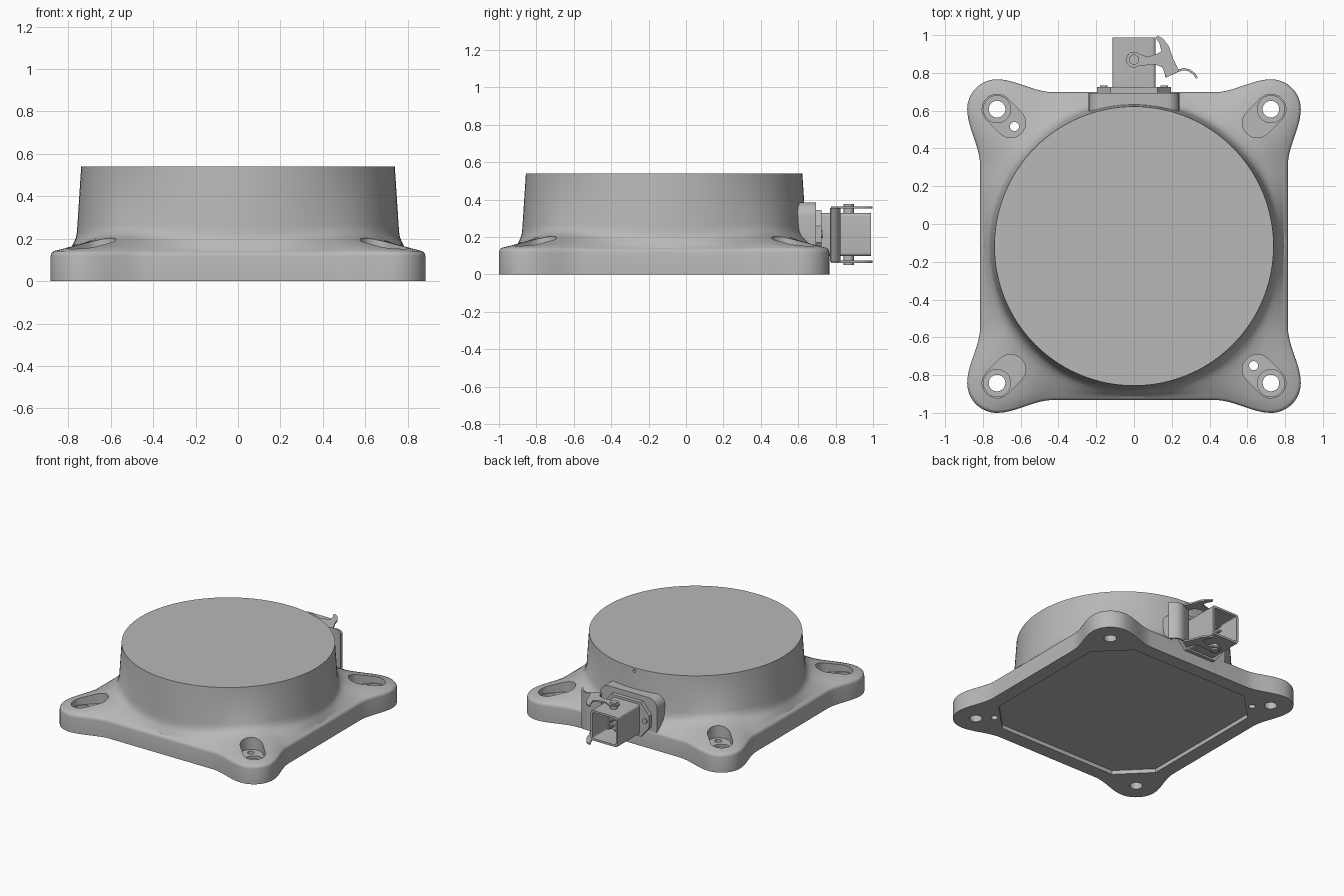
import bpy, bmesh, math
from math import pi, cos, sin

cube = bpy.data.objects.get("Cube")
if cube:
    bpy.data.objects.remove(cube)

grey = bpy.data.materials.new("cast grey")
grey.use_nodes = True
colour = (0.48, 0.48, 0.48, 1)
grey.diffuse_color = colour
grey.node_tree.nodes["Principled BSDF"].inputs["Base Color"].default_value = colour

CY = -0.117          # centre of the base in y
HOLE = 0.725         # bolt hole offset from the base centre


def finish(name, bm):
    bmesh.ops.recalc_face_normals(bm, faces=bm.faces)
    mesh = bpy.data.meshes.new(name)
    bm.to_mesh(mesh)
    bm.free()
    mesh.materials.append(grey)
    obj = bpy.data.objects.new(name, mesh)
    bpy.context.collection.objects.link(obj)
    return obj


def loft(name, rings):
    """Skin a stack of equal-length point rings and cap both ends."""
    bm = bmesh.new()
    rows = [[bm.verts.new(p) for p in ring] for ring in rings]
    n = len(rows[0])
    for a, b in zip(rows, rows[1:]):
        for i in range(n):
            j = (i + 1) % n
            bm.faces.new((a[i], a[j], b[j], b[i]))
    bm.faces.new(rows[0])
    bm.faces.new(rows[-1])
    return finish(name, bm)


def prism(name, pts, lo, hi, axis="z"):
    """Extrude a flat outline along z, or an x-z outline along y."""
    if axis == "z":
        return loft(name, [[(x, y, h) for x, y in pts] for h in (lo, hi)])
    return loft(name, [[(x, h, z) for x, z in pts] for h in (lo, hi)])


def circle(x, y, r, n=32):
    return [(x + r * cos(2 * pi * i / n), y + r * sin(2 * pi * i / n)) for i in range(n)]


def rounded(w, h, r, cx=0, cy=0, n=6):
    pts = []
    for k, (sx, sy) in enumerate(((1, 1), (-1, 1), (-1, -1), (1, -1))):
        for i in range(n + 1):
            a = pi / 2 * (k + i / n)
            pts.append((cx + sx * (w - r) + r * cos(a), cy + sy * (h - r) + r * sin(a)))
    return pts


def capsule(x0, y0, x1, y1, r, n=14):
    a0 = math.atan2(y1 - y0, x1 - x0)
    ends = ((x1, y1, a0 - pi / 2), (x0, y0, a0 + pi / 2))
    return [(x + r * cos(a + pi * i / n), y + r * sin(a + pi * i / n))
            for x, y, a in ends for i in range(n + 1)]


def ribbon(path, t):
    """Thicken an open path into a closed strip outline."""
    left, right = [], []
    for i, (x, y) in enumerate(path):
        a, b = path[max(i - 1, 0)], path[min(i + 1, len(path) - 1)]
        d = math.hypot(b[0] - a[0], b[1] - a[1])
        nx, ny = (a[1] - b[1]) / d * t / 2, (b[0] - a[0]) / d * t / 2
        left.append((x + nx, y + ny))
        right.append((x - nx, y - ny))
    return left + right[::-1]


def cut(obj, cutters):
    bpy.context.view_layer.objects.active = obj
    for c in cutters:
        c.hide_render = True
        mod = obj.modifiers.new("cut", "BOOLEAN")
        mod.operation, mod.solver, mod.object = "DIFFERENCE", "EXACT", c
        bpy.ops.object.modifier_apply(modifier=mod.name)
        bpy.data.objects.remove(c)


# Base outline: straight sides swelling into round corner lobes
eighth = [(0.815, 0.815 * math.tan(i * 0.048)) for i in range(11)]
for i in range(1, 13):
    t = i / 12
    eighth.append((0.815 + 0.068 * t * t * (3 - 2 * t), 0.43 + 0.295 * t))
eighth += [(HOLE + 0.158 * cos(pi / 4 * i / 8), HOLE + 0.158 * sin(pi / 4 * i / 8))
           for i in range(1, 9)]
quarter = eighth + [(y, x) for x, y in eighth[-2:0:-1]]
outline = []
for k in range(4):
    c, s = (1, 0, -1, 0)[k], (0, 1, 0, -1)[k]
    outline += [(c * x - s * y, s * x + c * y) for x, y in quarter]


def ring(radius, z):
    pts = []
    for x, y in outline:
        big = math.hypot(x, y)
        f = radius(big) / big
        pts.append((x * f, y * f + CY, z))
    return pts


# Housing: rim, sloping deck, fillet and slightly tapered drum
rings = [ring(lambda R, d=d: R - d, z)
         for d, z in ((0, 0), (0, 0.118), (0.003, 0.129), (0.01, 0.137), (0.02, 0.142))]
for t, z in ((0.25, 0.16), (0.5, 0.179), (0.7, 0.194), (0.84, 0.209), (0.94, 0.23), (1, 0.265)):
    rings.append(ring(lambda R, t=t: (R - 0.02) * (1 - t) + 0.757 * t, z))
rings.append(ring(lambda R: 0.739, 0.54))
housing = loft("housing", rings)

cutters = []
for sx in (1, -1):
    for sy in (1, -1):
        x, y = sx * HOLE, sy * HOLE + CY
        cutters.append(prism("slot", capsule(x, y, x - sx * 0.072, y - sy * 0.072, 0.079), 0.11, 0.4))
        cutters.append(prism("bore", circle(x, y, 0.072), 0.09, 0.3))
        cutters.append(prism("bolt_hole", circle(x, y, 0.044), -0.1, 0.3))
        if sx != sy:
            cutters.append(prism("dowel_hole", circle(x - sx * 0.092, y - sy * 0.092, 0.024), -0.1, 0.3))

# Shallow chamfered recess underneath
a, b = 0.71, 0.495
recess = [(a, -b), (a, b), (b, a), (-b, a), (-a, b), (-a, -b), (-b, -a), (b, -a)]
cutters.append(prism("recess", [(x, y + CY) for x, y in recess], -0.1, 0.03))
cutters.append(prism("index_notch", circle(0, 0.515, 0.012, 12), 0.6, 0.7, "y"))
cut(housing, cutters)

# Connector pad and flange on the back
prism("connector_pad", rounded(0.24, 0.15, 0.07, 0, 0.235), 0.45, 0.694, "y")
hexagon = [(0.195, 0.17), (0.195, 0.26), (0.125, 0.345), (-0.125, 0.345),
           (-0.195, 0.26), (-0.195, 0.17), (-0.125, 0.085), (0.125, 0.085)]
prism("connector_flange", hexagon, 0.69, 0.724, "y")
for side, x in (("left", 0.16), ("right", -0.16)):
    prism("flange_screw_" + side, circle(x, 0.215, 0.02, 16), 0.72, 0.732, "y")

# Open connector shell with contact insert
shell = prism("connector_shell", rounded(0.114, 0.115, 0.018, 0, 0.213), 0.72, 0.988, "y")
cut(shell, [prism("cavity", rounded(0.098, 0.099, 0.01, 0, 0.213), 0.78, 1.1, "y"),
            prism("latch_window", circle(0.83, 0.21, 0.014, 16), 0.3, 0.4)])
prism("contact_insert", rounded(0.06, 0.07, 0.01, 0, 0.213), 0.77, 0.84, "y")
for i in (-1, 1):
    for j in (-1, 0, 1):
        prism("contact_pin", circle(i * 0.03, 0.213 + j * 0.042, 0.009, 10), 0.83, 0.9, "y")

# Locking lever: two hooked arms on pivots, joined by a curved handle
arm = [(0.02, 0.905), (0.07, 0.885), (0.12, 0.9), (0.145, 0.915), (0.135, 0.955), (0.115, 0.985),
       (0.125, 0.998), (0.155, 0.98), (0.185, 0.94), (0.205, 0.88), (0.24, 0.81), (0.17, 0.775),
       (0.15, 0.83), (0.11, 0.845), (0.06, 0.84), (0.02, 0.835)]
for level, z, pin in (("top", 0.352, 0.326), ("bottom", 0.062, 0.05)):
    prism("lever_arm_" + level, arm, z, z + 0.012)
    prism("lever_eye_" + level, circle(0, 0.87, 0.042), z, z + 0.012)
    prism("pivot_pin_" + level, circle(0, 0.87, 0.027, 24), pin, pin + 0.05)
handle = [(0.165, 0.782), (0.2, 0.795), (0.235, 0.812), (0.265, 0.82),
          (0.295, 0.812), (0.32, 0.793), (0.333, 0.772)]
prism("lever_handle", ribbon(handle, 0.012), 0.07, 0.356)

# Smooth shading with crisp edges
bpy.ops.object.select_all(action="DESELECT")
for obj in bpy.context.scene.objects:
    if obj.type == "MESH" and grey.name in obj.data.materials:
        obj.select_set(True)
        bpy.context.view_layer.objects.active = obj
bpy.ops.object.shade_smooth_by_angle(angle=math.radians(32))
